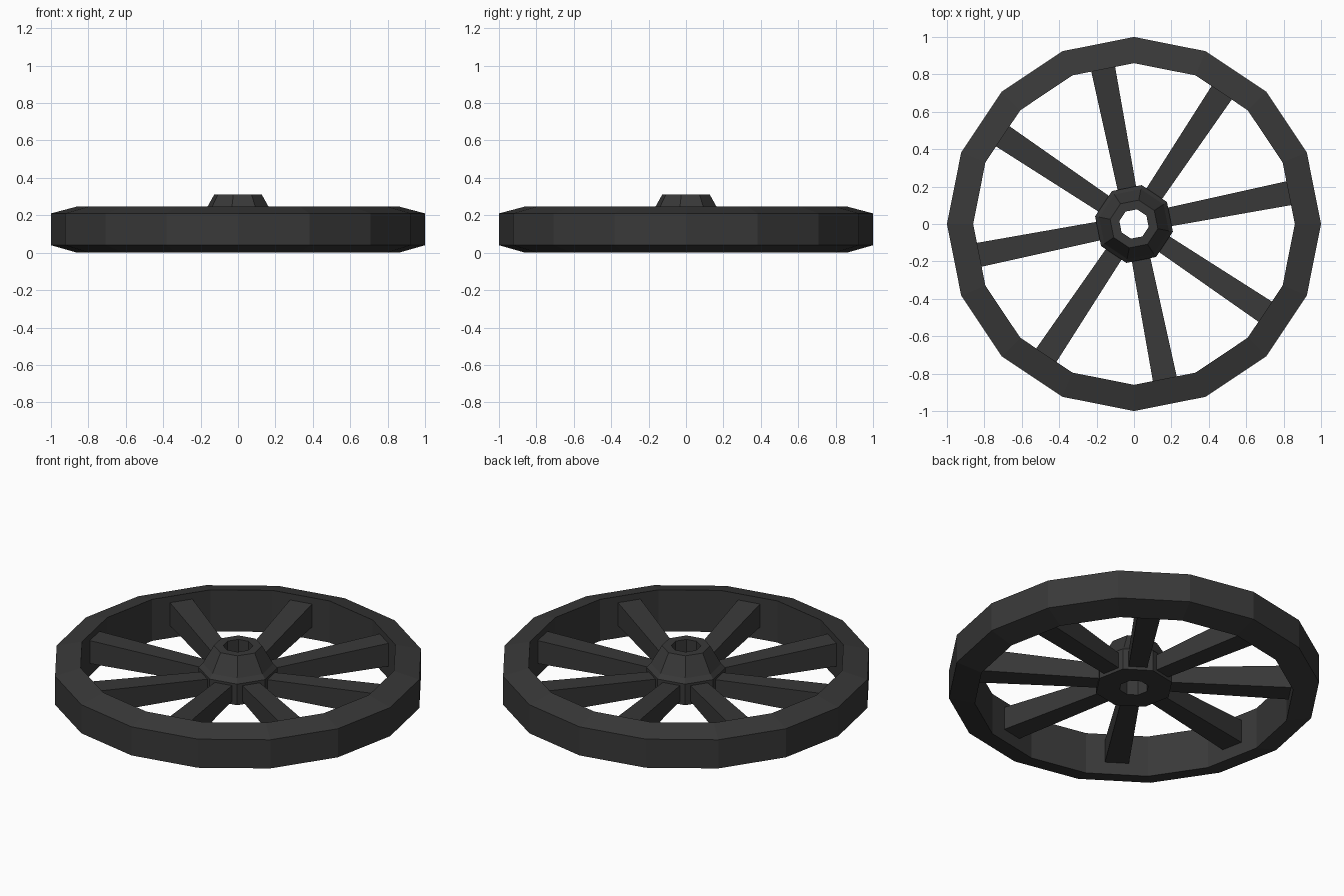
import bpy, bmesh, math
from mathutils import Matrix

if "Cube" in bpy.data.objects:
    bpy.data.objects.remove(bpy.data.objects["Cube"])

mat = bpy.data.materials.new("dark_iron")
mat.diffuse_color = (0.04, 0.04, 0.04, 1)
mat.use_nodes = True
mat.node_tree.nodes["Principled BSDF"].inputs["Base Color"].default_value = mat.diffuse_color


def finish(name, bm):
    bmesh.ops.recalc_face_normals(bm, faces=bm.faces)
    me = bpy.data.meshes.new(name)
    bm.to_mesh(me)
    bm.free()
    me.materials.append(mat)
    ob = bpy.data.objects.new(name, me)
    bpy.context.collection.objects.link(ob)
    return ob


def lathe(name, profile, sides, start):
    """Spin a closed (radius, z) profile into a faceted ring."""
    bm = bmesh.new()
    rings = []
    for i in range(sides):
        a = start + 2 * math.pi * i / sides
        rings.append([bm.verts.new((r * math.cos(a), r * math.sin(a), z)) for r, z in profile])
    n = len(profile)
    for i in range(sides):
        p, q = rings[i], rings[(i + 1) % sides]
        for j in range(n):
            k = (j + 1) % n
            bm.faces.new((p[j], q[j], q[k], p[k]))
    return finish(name, bm)


TURN = math.radians(11.25)

# Rim: 16-sided band with sloped top and bottom
lathe("rim", [(1, 0.04), (1, 0.21), (0.86, 0.247), (0.86, 0.0)], 16, 0)

# Hub: octagonal flange with a cone on top and an axle hole
lathe("hub", [(0.08, 0.055), (0.212, 0.055), (0.212, 0.18), (0.19, 0.205),
              (0.13, 0.31), (0.08, 0.31)], 8, -TURN)

# Spokes: eight bars that widen and deepen toward the rim
for i in range(8):
    bm = bmesh.new()
    bmesh.ops.create_cube(bm, size=1)
    for v in bm.verts:
        outer, top = v.co.x > 0, v.co.z > 0
        v.co.x = 0.85 if outer else 0.18
        v.co.y *= 0.13 if outer else 0.1
        v.co.z = (0.21 if outer else 0.165) if top else 0.073
    bm.transform(Matrix.Rotation(TURN + i * math.pi / 4, 4, 'Z'))
    finish(f"spoke_{i + 1}", bm)
